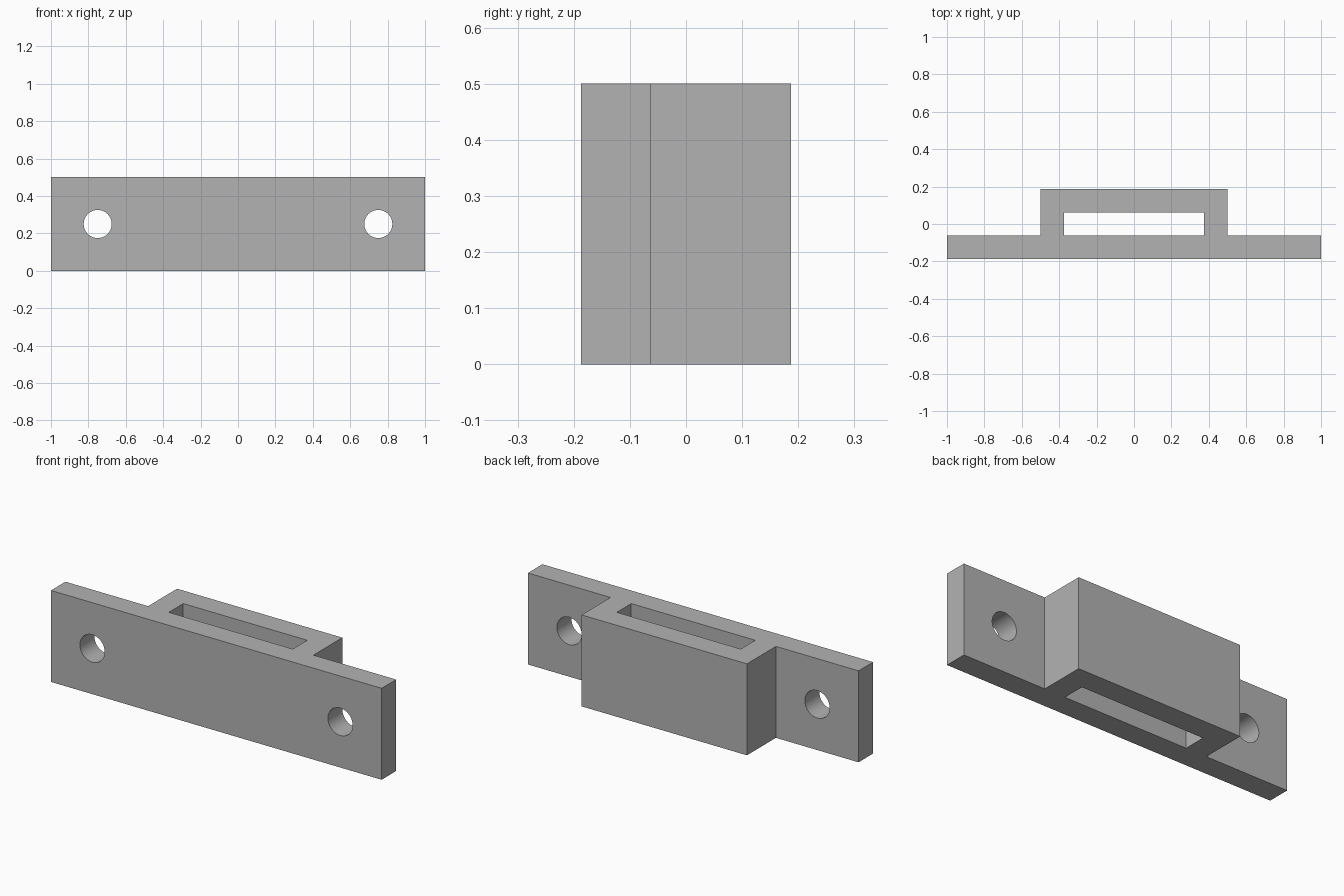
import bpy
import bmesh
import math

cube = bpy.data.objects.get("Cube")
if cube:
    bpy.data.objects.remove(cube, do_unlink=True)

HEIGHT = 0.5
HOLE_X, HOLE_RADIUS = 0.75, 0.075

grey = bpy.data.materials.new("plain grey")
grey.use_nodes = True
colour = (0.45, 0.45, 0.45, 1)
grey.diffuse_color = colour
grey.node_tree.nodes["Principled BSDF"].inputs["Base Color"].default_value = colour


def prism(name, outline, bottom, top):
    """Extrude an anticlockwise outline in x, y from bottom to top."""
    bm = bmesh.new()
    face = bm.faces.new([bm.verts.new((x, y, bottom)) for x, y in outline])
    extruded = bmesh.ops.extrude_face_region(bm, geom=[face])["geom"]
    verts = [v for v in extruded if isinstance(v, bmesh.types.BMVert)]
    bmesh.ops.translate(bm, vec=(0, 0, top - bottom), verts=verts)
    bmesh.ops.recalc_face_normals(bm, faces=bm.faces)
    mesh = bpy.data.meshes.new(name)
    bm.to_mesh(mesh)
    bm.free()
    mesh.materials.append(grey)
    obj = bpy.data.objects.new(name, mesh)
    bpy.context.collection.objects.link(obj)
    return obj


def cut(target, cutter):
    """Subtract the cutter from the target, then remove the cutter."""
    cutter.hide_render = True
    bpy.context.view_layer.objects.active = target
    mod = target.modifiers.new("cut", "BOOLEAN")
    mod.operation = "DIFFERENCE"
    mod.solver = "EXACT"
    mod.object = cutter
    bpy.ops.object.modifier_apply(modifier=mod.name)
    bpy.data.objects.remove(cutter, do_unlink=True)


# Flat mounting plate with the raised loop housing behind it
half = [(1, -0.1875), (1, -0.0625), (0.5, -0.0625), (0.5, 0.1875)]
bracket = prism("bracket", half + [(-x, y) for x, y in reversed(half)], 0, HEIGHT)

# Strap slot running right through from top to bottom
slot = [(-0.375, -0.0625), (0.375, -0.0625), (0.375, 0.0625), (-0.375, 0.0625)]
cut(bracket, prism("slot_cutter", slot, -0.1, HEIGHT + 0.1))

# Round screw hole in each ear
for side in (-1, 1):
    bpy.ops.mesh.primitive_cylinder_add(
        vertices=64, radius=HOLE_RADIUS, depth=0.4,
        location=(side * HOLE_X, -0.125, HEIGHT / 2),
        rotation=(math.pi / 2, 0, 0))
    drill = bpy.context.object
    drill.data.materials.append(grey)
    cut(bracket, drill)

# Smooth hole walls, crisp edges elsewhere
bpy.ops.object.select_all(action="DESELECT")
bracket.select_set(True)
bpy.context.view_layer.objects.active = bracket
bpy.ops.object.shade_smooth_by_angle(angle=math.radians(30))
